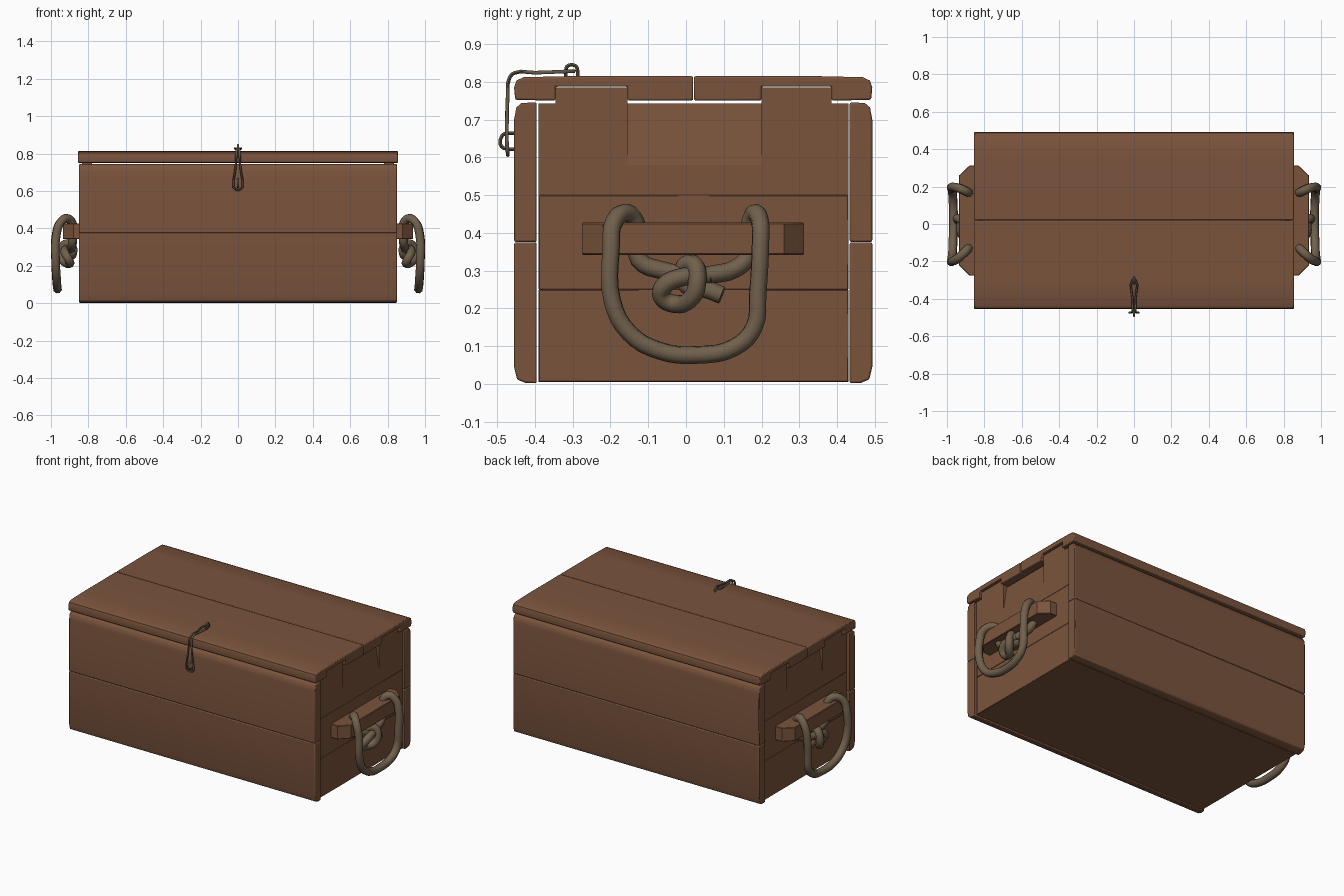
import bpy, bmesh, math

if "Cube" in bpy.data.objects:
    bpy.data.objects.remove(bpy.data.objects["Cube"])

def material(name, rgb):
    m = bpy.data.materials.new(name)
    m.diffuse_color = (*rgb, 1)
    m.use_nodes = True
    m.node_tree.nodes["Principled BSDF"].inputs["Base Color"].default_value = m.diffuse_color
    return m

WOOD = material("brown wood", (0.195, 0.088, 0.046))
ROPE = material("tan rope", (0.165, 0.118, 0.072))
IRON = material("dull iron", (0.13, 0.098, 0.065))

def finish(ob, mat, angle=40):
    ob.data.materials.clear()
    ob.data.materials.append(mat)
    for o in bpy.context.selected_objects:
        o.select_set(False)
    bpy.context.view_layer.objects.active = ob
    ob.select_set(True)
    bpy.ops.object.shade_smooth_by_angle(angle=math.radians(angle))
    return ob

def prism(name, pts, lo, hi, axis="x", mat=WOOD, bevel=0.005, segs=2):
    """Extrude a profile along an axis: x takes (y,z), y takes (x,z), z takes (x,y)."""
    put = {"x": lambda a, b, t: (t, a, b), "y": lambda a, b, t: (a, t, b),
           "z": lambda a, b, t: (a, b, t)}[axis]
    bm = bmesh.new()
    n = len(pts)
    r0 = [bm.verts.new(put(a, b, lo)) for a, b in pts]
    r1 = [bm.verts.new(put(a, b, hi)) for a, b in pts]
    bm.faces.new(r0)
    bm.faces.new(r1)
    for i in range(n):
        j = (i + 1) % n
        bm.faces.new((r0[i], r0[j], r1[j], r1[i]))
    bmesh.ops.recalc_face_normals(bm, faces=bm.faces)
    me = bpy.data.meshes.new(name)
    bm.to_mesh(me)
    bm.free()
    ob = bpy.data.objects.new(name, me)
    bpy.context.collection.objects.link(ob)
    if bevel:
        m = ob.modifiers.new("soft edges", "BEVEL")
        m.width, m.segments = bevel, segs
        m.limit_method, m.angle_limit = "ANGLE", math.radians(50)
    return finish(ob, mat)

def tube(name, pts, radius, mat, cyclic=False, res=4, sides=2):
    """Round strand through the given points, converted to a mesh."""
    cu = bpy.data.curves.new(name, "CURVE")
    cu.dimensions = "3D"
    cu.bevel_depth, cu.bevel_resolution = radius, sides
    cu.resolution_u, cu.use_fill_caps = res, True
    sp = cu.splines.new("BEZIER")
    sp.bezier_points.add(len(pts) - 1)
    sp.use_cyclic_u = cyclic
    for p, co in zip(sp.bezier_points, pts):
        p.co = co
        p.handle_left_type = p.handle_right_type = "AUTO"
    ob = bpy.data.objects.new(name, cu)
    bpy.context.collection.objects.link(ob)
    for o in bpy.context.selected_objects:
        o.select_set(False)
    bpy.context.view_layer.objects.active = ob
    ob.select_set(True)
    bpy.ops.object.convert(target="MESH")
    return finish(bpy.context.object, mat, 60)

def rect(a0, a1, b0, b1):
    return [(a0, b0), (a1, b0), (a1, b1), (a0, b1)]

# Front and back walls: two planks each, rounded on the outer side
for name, inner, outer in (("front", -0.395, -0.455), ("back", 0.433, 0.493)):
    s = 1 if outer > 0 else -1
    prism(name + "_lower_plank",
          [(inner, 0.002), (outer - s*0.03, 0.003), (outer - s*0.008, 0.012), (outer, 0.045),
           (outer, 0.375), (inner, 0.375)], -0.85, 0.85)
    prism(name + "_upper_plank",
          [(inner, 0.376), (outer, 0.376), (outer, 0.70), (outer - s*0.006, 0.732),
           (outer - s*0.02, 0.744), (inner, 0.745)], -0.85, 0.85)

# Floor
prism("floor", rect(-0.39, 0.43, 0.006, 0.04), -0.83, 0.83, bevel=0)

# Lid: two planks, notched underneath for the side tabs
prism("lid_front_plank",
      [(-0.452, 0.752), (-0.345, 0.75), (-0.345, 0.787), (-0.155, 0.787), (-0.155, 0.75),
       (0.019, 0.75), (0.019, 0.815), (-0.30, 0.815), (-0.43, 0.812), (-0.449, 0.803),
       (-0.455, 0.785)], -0.855, 0.855)
prism("lid_back_plank",
      [(0.021, 0.75), (0.2, 0.75), (0.2, 0.787), (0.385, 0.787), (0.385, 0.75), (0.49, 0.752),
       (0.493, 0.785), (0.487, 0.803), (0.468, 0.812), (0.34, 0.815), (0.021, 0.815)],
      -0.855, 0.855)

for side, s in (("right", 1), ("left", -1)):
    lo, hi = sorted((s*0.78, s*0.835))
    # Side wall planks
    prism(side + "_lower_plank", rect(-0.39, 0.43, 0.006, 0.25), lo, hi, bevel=0.002, segs=1)
    prism(side + "_middle_plank", rect(-0.39, 0.43, 0.25, 0.5), lo, hi, bevel=0.002, segs=1)
    prism(side + "_upper_plank", rect(-0.39, 0.43, 0.5, 0.58), lo, hi, bevel=0)
    # Tabs that reach into the lid, with a leaning panel between them
    prism(side + "_front_tab", [(-0.39, 0.58), (-0.155, 0.58), (-0.155, 0.785), (-0.345, 0.785),
                                (-0.345, 0.743), (-0.39, 0.743)], lo, hi, bevel=0)
    prism(side + "_back_tab", [(0.2, 0.58), (0.43, 0.58), (0.43, 0.743), (0.385, 0.743),
                               (0.385, 0.785), (0.2, 0.785)], lo, hi, bevel=0)
    prism(side + "_top_panel", [(s*0.78, 0.58), (s*0.835, 0.58), (s*0.81, 0.743), (s*0.78, 0.743)],
          -0.155, 0.2, axis="y", bevel=0)
    # Handle batten with sloped ends
    prism(side + "_handle_batten",
          [(s*0.83, -0.275), (s*0.88, -0.275), (s*0.935, -0.22), (s*0.935, 0.26),
           (s*0.88, 0.312), (s*0.83, 0.312)], 0.342, 0.427, axis="z", bevel=0.003, segs=1)
    # Rope handle: through the batten, around the hanging loop, and into the knot
    loop = [(0.90, 0.03, 0.285), (0.89, -0.06, 0.30), (0.885, -0.125, 0.33), (0.885, -0.13, 0.42),
            (0.91, -0.155, 0.453), (0.95, -0.19, 0.43), (0.972, -0.198, 0.36), (0.975, -0.195, 0.22),
            (0.97, -0.15, 0.135), (0.967, -0.07, 0.088), (0.965, 0.03, 0.077),
            (0.968, 0.13, 0.098), (0.972, 0.18, 0.15), (0.975, 0.19, 0.24), (0.972, 0.197, 0.37),
            (0.95, 0.196, 0.43), (0.915, 0.183, 0.453), (0.885, 0.168, 0.425),
            (0.885, 0.165, 0.34), (0.895, 0.13, 0.305), (0.91, 0.06, 0.288)]
    knot = [(0.91, 0.06, 0.288), (0.925, 0.0, 0.285), (0.92, -0.06, 0.258), (0.905, -0.065, 0.232),
            (0.90, -0.03, 0.212), (0.935, 0.015, 0.228), (0.945, 0.03, 0.275), (0.92, 0.02, 0.318),
            (0.885, -0.01, 0.30), (0.885, 0.0, 0.262), (0.905, 0.05, 0.252), (0.91, 0.095, 0.235)]
    for part, path in (("loop", loop), ("knot", knot)):
        tube(side + "_rope_" + part, [(s*x, y, z) for x, y, z in path], 0.024, ROPE)

# Latch: bent wire hasp over the lid edge, one closed strand
half = [(0.008, -0.30, 0.828), (0.008, -0.40, 0.824), (0.008, -0.455, 0.823),
        (0.009, -0.468, 0.808), (0.010, -0.472, 0.76), (0.018, -0.474, 0.69),
        (0.025, -0.474, 0.64), (0.018, -0.472, 0.612)]
tube("latch_wire", half + [(-x, y, z) for x, y, z in reversed(half)], 0.0055, IRON, True, 3, 1)

# Staples holding the latch on the lid and on the front
tube("lid_staple", [(0, -0.318, 0.805), (0, -0.317, 0.836), (0, -0.312, 0.843),
                    (0, -0.294, 0.843), (0, -0.288, 0.836), (0, -0.287, 0.805)],
     0.0055, IRON, False, 2, 1)
tube("front_staple", [(0, -0.445, 0.622), (0, -0.482, 0.624), (0, -0.491, 0.634),
                      (0, -0.486, 0.658), (0, -0.474, 0.664), (0, -0.445, 0.662)],
     0.0055, IRON, False, 2, 1)
